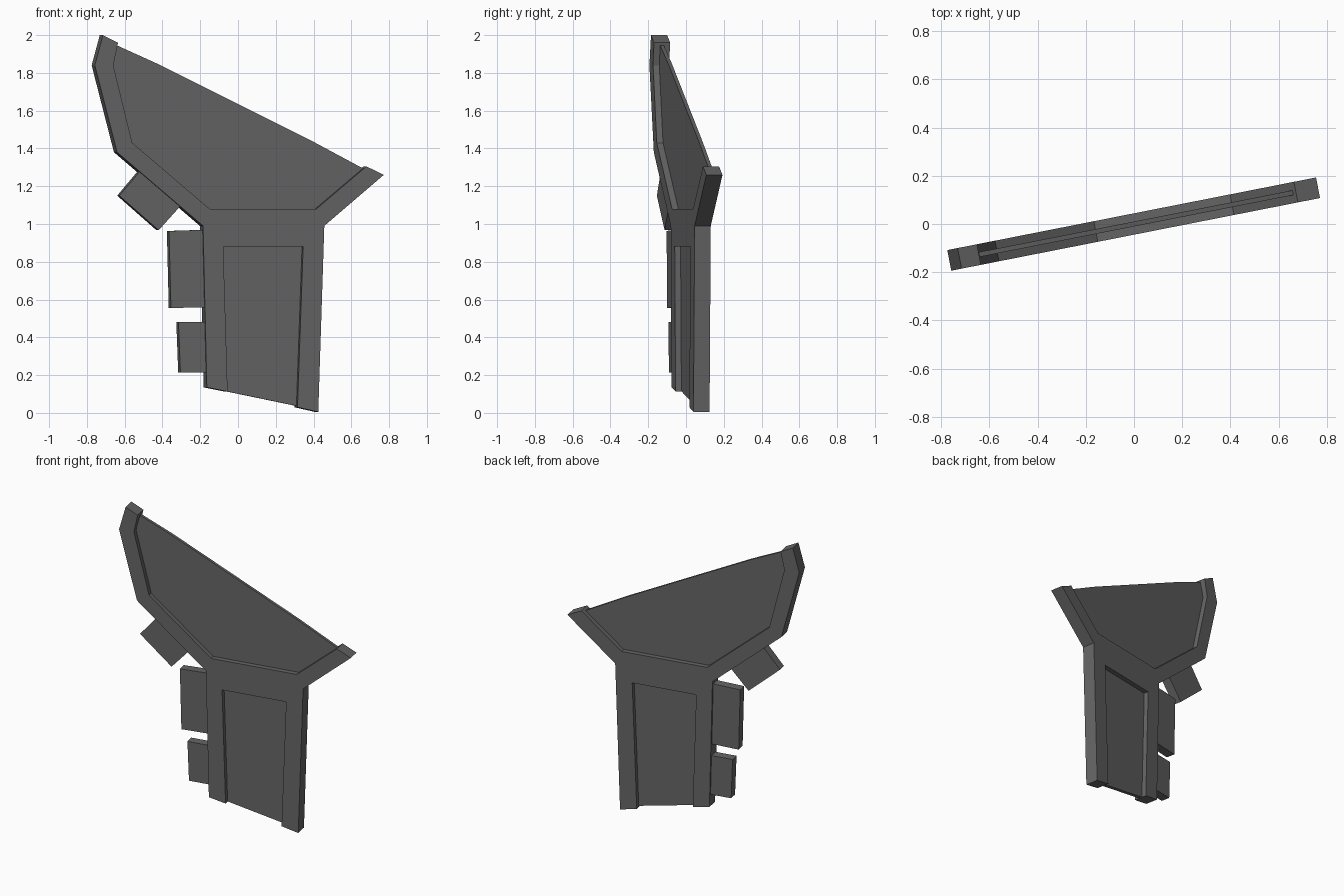
import bpy, bmesh, math
from mathutils import Matrix

cube = bpy.data.objects.get("Cube")
if cube:
    bpy.data.objects.remove(cube, do_unlink=True)

ANGLE = math.atan(0.197)          # the whole slab is turned about the vertical
TURN = Matrix.Rotation(ANGLE, 4, 'Z')

grey = bpy.data.materials.new("dark grey")
grey.use_nodes = True
COLOUR = (0.13, 0.13, 0.133, 1)
grey.diffuse_color = COLOUR
grey.node_tree.nodes["Principled BSDF"].inputs["Base Color"].default_value = COLOUR


def slab(name, outline, thickness):
    """Extrude an upright outline (front x, z) to a turned plate."""
    h = thickness / 2
    bm = bmesh.new()
    # undo the turn so that the front face lands on the outline
    us = [((x - h * math.sin(ANGLE)) / math.cos(ANGLE), z) for x, z in outline]
    face = bm.faces.new([bm.verts.new((u, -h, z)) for u, z in us])
    ext = bmesh.ops.extrude_face_region(bm, geom=[face])
    moved = [g for g in ext["geom"] if isinstance(g, bmesh.types.BMVert)]
    bmesh.ops.translate(bm, verts=moved, vec=(0, thickness, 0))
    bmesh.ops.recalc_face_normals(bm, faces=bm.faces)
    bm.transform(TURN)
    me = bpy.data.meshes.new(name)
    bm.to_mesh(me)
    bm.free()
    me.materials.append(grey)
    ob = bpy.data.objects.new(name, me)
    bpy.context.collection.objects.link(ob)
    return ob


# Thick frame: outer edge, then the upper and lower notches
slab("frame", [
    (-0.715, 2.0), (-0.758, 1.84), (-0.64, 1.38), (-0.185, 0.99), (-0.165, 0.135),
    (-0.055, 0.113), (-0.078, 0.88), (0.345, 0.88), (0.315, 0.03), (0.425, 0.005),
    (0.457, 0.99), (0.772, 1.26), (0.68, 1.305), (0.415, 1.08), (-0.15, 1.08),
    (-0.56, 1.43), (-0.66, 1.84), (-0.635, 1.96)], 0.087)

# Thin panels set in the notches
slab("upper_panel", [
    (-0.64, 1.945), (-0.67, 1.84), (-0.57, 1.42), (-0.15, 1.07), (0.415, 1.07),
    (0.67, 1.29), (0.4, 1.435), (-0.43, 1.85)], 0.02)
slab("lower_panel", [
    (-0.09, 0.89), (-0.07, 0.116), (0.33, 0.033), (0.355, 0.89)], 0.024)

# Fins along the right edge
slab("upper_fin", [
    (-0.515, 1.285), (-0.628, 1.15), (-0.42, 0.967), (-0.3, 1.1)], 0.06)
slab("middle_fin", [
    (-0.365, 0.963), (-0.355, 0.555), (-0.15, 0.56), (-0.15, 0.97)], 0.06)
slab("lower_fin", [
    (-0.315, 0.48), (-0.305, 0.215), (-0.14, 0.215), (-0.14, 0.48)], 0.06)
